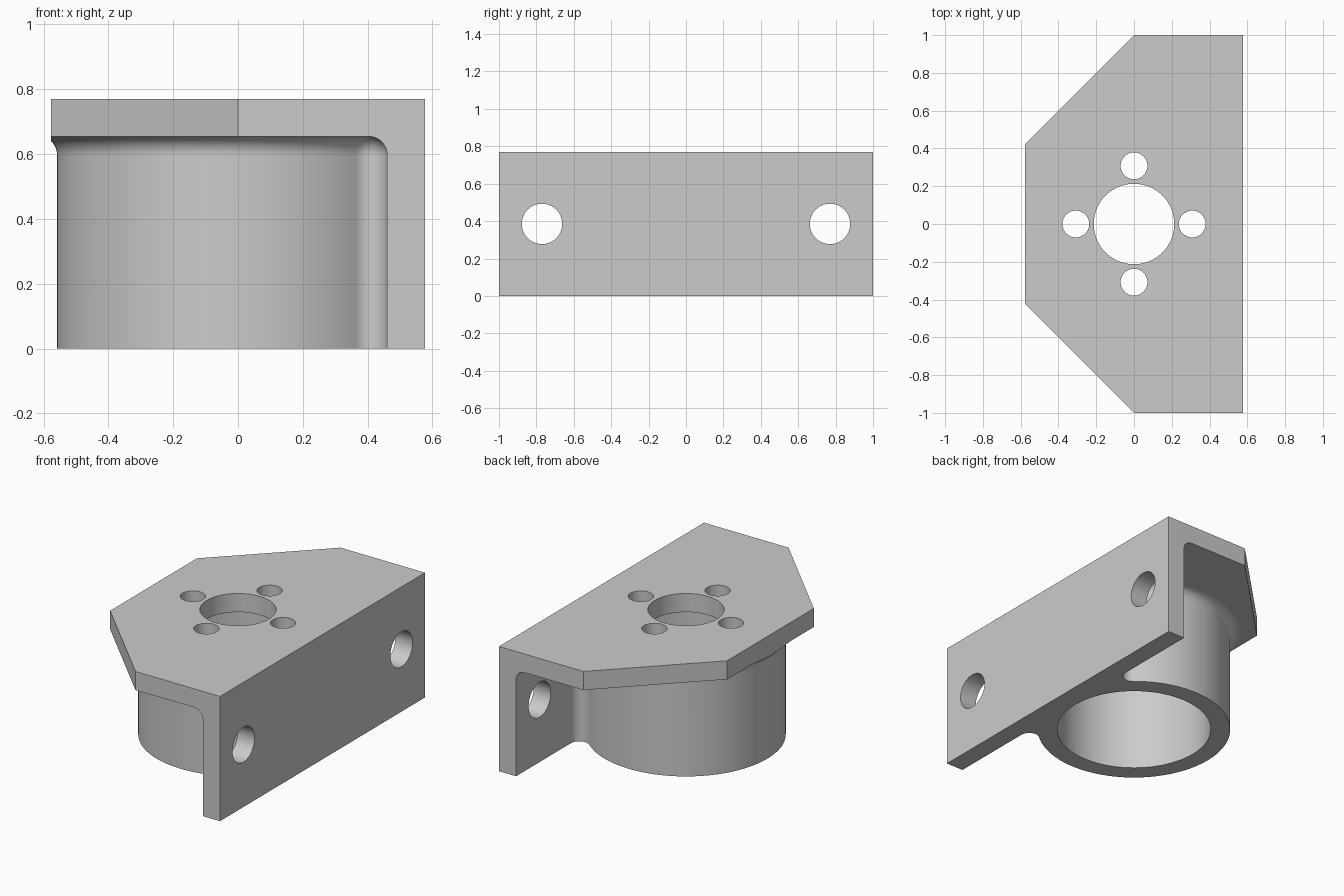
import bpy, bmesh, math
from math import sin, cos, pi, atan2, sqrt

if "Cube" in bpy.data.objects:
    bpy.data.objects.remove(bpy.data.objects["Cube"])

HALF_X, HEIGHT, UNDER = 0.577, 0.77, 0.655   # plate half width, top and underside
WALL_X, R_OUT, R_BORE, FILLET = 0.46, 0.558, 0.445, 0.058

grey = bpy.data.materials.new("plain grey")
grey.diffuse_color = (0.6, 0.6, 0.6, 1)
grey.use_nodes = True
grey.node_tree.nodes["Principled BSDF"].inputs["Base Color"].default_value = grey.diffuse_color


def loft(name, rings):
    """Closed solid through a stack of rings with equal point counts."""
    bm = bmesh.new()
    rows = [[bm.verts.new(p) for p in ring] for ring in rings]
    n = len(rows[0])
    for a, b in zip(rows, rows[1:]):
        for i in range(n):
            j = (i + 1) % n
            bm.faces.new((a[i], a[j], b[j], b[i]))
    bm.faces.new(rows[0][::-1])
    bm.faces.new(rows[-1])
    bmesh.ops.recalc_face_normals(bm, faces=bm.faces)
    mesh = bpy.data.meshes.new(name)
    bm.to_mesh(mesh)
    bm.free()
    obj = bpy.data.objects.new(name, mesh)
    bpy.context.collection.objects.link(obj)
    return obj


def prism(name, pts, z0, z1):
    return loft(name, [[(x, y, z) for x, y in pts] for z in (z0, z1)])


def circle(cx, cy, r, n):
    return [(cx + r * cos(2 * pi * i / n), cy + r * sin(2 * pi * i / n)) for i in range(n)]


def cavity_section(d):
    """Space around boss and wall, with both grown by d and their corner rounded."""
    fx = WALL_X - FILLET
    fy = sqrt((R_OUT + FILLET) ** 2 - fx ** 2)
    r, sweep = FILLET - d, atan2(fy, -fx)
    arc = [(fx + r * cos(sweep * i / 12), -fy + r * sin(sweep * i / 12)) for i in range(13)]
    a0 = atan2(fy, fx)
    boss = [((R_OUT + d) * cos(-a0 - (2 * pi - 2 * a0) * i / 96),
             (R_OUT + d) * sin(-a0 - (2 * pi - 2 * a0) * i / 96)) for i in range(1, 96)]
    mirrored = [(x, -y) for x, y in reversed(arc)]
    x = WALL_X - d
    return [(x, -1.3)] + arc + boss + mirrored + [(x, 1.3), (-1.5, 1.3), (-1.5, -1.3)]


# Bracket blank: the chamfered plate outline at full height
outline = [(HALF_X, -1), (HALF_X, 1), (0, 1), (-HALF_X, 0.423), (-HALF_X, -0.423), (0, -1)]
bracket = prism("bracket", outline, 0, HEIGHT)

# Cavity leaving wall, boss and a rolled fillet under the plate
levels = [(-0.2, 0)]
for i in range(11):
    t = (pi / 2) * i / 10
    levels.append((UNDER - FILLET + FILLET * sin(t), FILLET * min(1 - cos(t), 0.995)))
cutters = [loft("cavity_cutter", [[(x, y, z) for x, y in cavity_section(d)] for z, d in levels])]

# Boss bore, centre hole and four screw holes
cutters.append(prism("bore_cutter", circle(0, 0, R_BORE, 96), -0.2, UNDER))
cutters.append(prism("centre_hole_cutter", circle(0, 0, 0.213, 64), 0.5, 1))
for k in range(4):
    x, y = 0.308 * cos(k * pi / 2), 0.308 * sin(k * pi / 2)
    cutters.append(prism("screw_hole_cutter", circle(x, y, 0.071, 40), 0.5, 1))

# Two mounting holes through the wall
for s in (-1, 1):
    ring = circle(s * 0.77, HEIGHT / 2, 0.108, 48)
    cutters.append(loft("wall_hole_cutter", [[(x, y, z) for y, z in ring] for x in (0.3, 0.8)]))

for c in cutters:
    c.hide_render = True
    m = bracket.modifiers.new(c.name, 'BOOLEAN')
    m.operation, m.solver, m.object = 'DIFFERENCE', 'EXACT', c

# Bake the cuts and drop the cutters
dg = bpy.context.evaluated_depsgraph_get()
baked = bpy.data.meshes.new_from_object(bracket.evaluated_get(dg))
bracket.modifiers.clear()
bracket.data = baked
for c in cutters:
    bpy.data.objects.remove(c)

baked.materials.clear()
baked.materials.append(grey)
for p in baked.polygons:
    p.material_index = 0

bpy.ops.object.select_all(action='DESELECT')
bracket.select_set(True)
bpy.context.view_layer.objects.active = bracket
bpy.ops.object.shade_smooth_by_angle(angle=math.radians(30))
wn = bracket.modifiers.new("face_weighted_normals", 'WEIGHTED_NORMAL')
wn.keep_sharp = True
